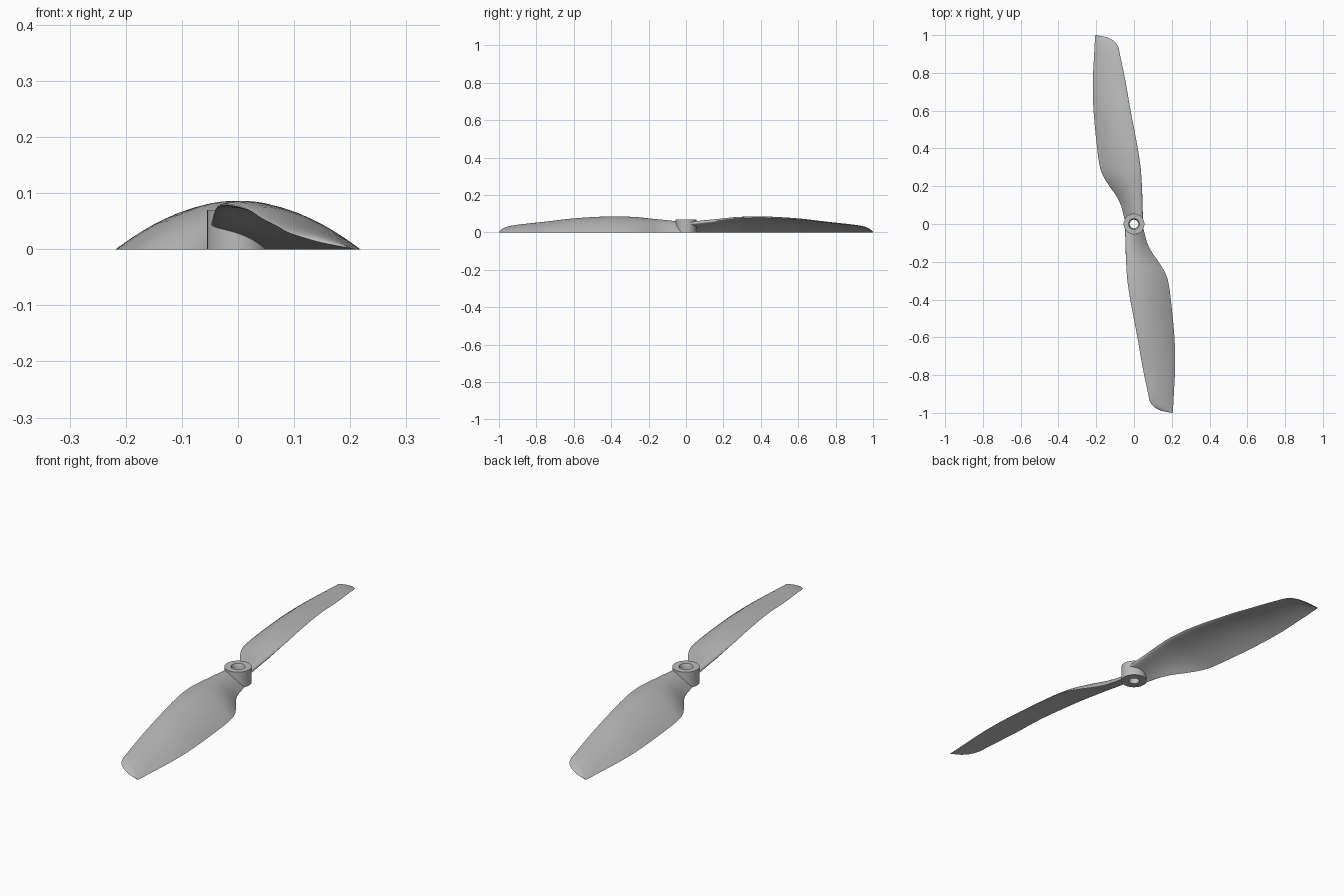
import bpy, bmesh, math
from mathutils import Matrix

cube = bpy.data.objects.get("Cube")
if cube:
    bpy.data.objects.remove(cube)

grey = bpy.data.materials.new("light_grey")
colour = (0.5, 0.5, 0.5, 1)
grey.diffuse_color = colour
grey.use_nodes = True
grey.node_tree.nodes["Principled BSDF"].inputs["Base Color"].default_value = colour

# blade stations: distance from axis, leading x, trailing x, crest height, thickness
STATIONS = [
    (0.026, -0.048, 0.050, 0.062, 0.026), (0.10, -0.045, 0.070, 0.070, 0.026),
    (0.15, -0.044, 0.095, 0.075, 0.025), (0.20, -0.042, 0.130, 0.080, 0.023),
    (0.25, -0.039, 0.161, 0.085, 0.021), (0.30, -0.035, 0.180, 0.088, 0.020),
    (0.40, -0.020, 0.195, 0.090, 0.018), (0.60, 0.018, 0.214, 0.078, 0.013),
    (0.75, 0.044, 0.218, 0.060, 0.010), (0.90, 0.075, 0.211, 0.043, 0.008),
    (0.94, 0.085, 0.209, 0.036, 0.007), (0.97, 0.108, 0.207, 0.027, 0.006),
    (0.99, 0.150, 0.206, 0.014, 0.004), (1.0, 0.203, 0.205, 0.002, 0.001),
]
STEPS = 4      # loft subdivisions between stations
CHORD = 16     # points along each side of the section


def resample(rows):
    """Smooth cubic interpolation through uneven stations."""
    def slope(i):
        a, b = rows[max(i - 1, 0)], rows[min(i + 1, len(rows) - 1)]
        return [(q - p) / (b[0] - a[0]) for p, q in zip(a, b)]
    out = []
    for i in range(len(rows) - 1):
        a, b, ma, mb = rows[i], rows[i + 1], slope(i), slope(i + 1)
        span = b[0] - a[0]
        for k in range(STEPS):
            t = k / STEPS
            h = t * t * (3 - 2 * t)
            out.append([p * (1 - h) + q * h
                        + span * (t * (1 - t) ** 2 * u - t * t * (1 - t) * v)
                        for p, q, u, v in zip(a, b, ma, mb)])
    return out + [list(rows[-1])]


def section(r, lead, trail, crest, thick):
    """Cambered airfoil: rounded leading edge, thin trailing edge on the ground."""
    rise = max(crest - thick * 0.6, 0)
    pts = []
    sides = [(1, k) for k in range(CHORD, -1, -1)] + [(-1, k) for k in range(1, CHORD)]
    for side, k in sides:
        u = (k / CHORD) ** 2 if k < CHORD / 2 else None
        u = 0.5 - 0.5 * math.cos(math.pi * k / CHORD)
        mean = rise * (1 - u) * (1 + 1.1 * u)
        half = thick * 1.3 * math.sqrt(u) * (1 - u)
        pts.append((lead + u * (trail - lead), -r, max(mean + side * half, 0)))
    return pts


def finish(name, bm, angle):
    bmesh.ops.recalc_face_normals(bm, faces=bm.faces)
    mesh = bpy.data.meshes.new(name)
    bm.to_mesh(mesh)
    bm.free()
    mesh.materials.append(grey)
    ob = bpy.data.objects.new(name, mesh)
    bpy.context.collection.objects.link(ob)
    bpy.ops.object.select_all(action='DESELECT')
    ob.select_set(True)
    bpy.context.view_layer.objects.active = ob
    bpy.ops.object.shade_smooth_by_angle(angle=math.radians(angle))
    return ob


def loft(bm, rings, loop=False):
    rows = [[bm.verts.new(p) for p in ring] for ring in rings]
    pairs = list(zip(rows, rows[1:])) + ([(rows[-1], rows[0])] if loop else [])
    for a, b in pairs:
        for i in range(len(a)):
            j = (i + 1) % len(a)
            bm.faces.new((a[i], a[j], b[j], b[i]))
    return rows


# two blades, the second turned half way round the axis
for name, turn in (("front_blade", 0), ("back_blade", math.pi)):
    bm = bmesh.new()
    rows = loft(bm, [section(*s) for s in resample(STATIONS)])
    bm.faces.new(rows[0])
    bm.faces.new(rows[-1])
    bmesh.ops.transform(bm, matrix=Matrix.Rotation(turn, 4, 'Z'), verts=bm.verts)
    finish(name, bm, 50)

# hub: turned ring with a countersunk bore
PROFILE = [(0.055, 0), (0.055, 0.07), (0.029, 0.07), (0.023, 0.055), (0.023, 0)]
bm = bmesh.new()
SIDES = 48
loft(bm, [[(r * math.cos(math.tau * i / SIDES), r * math.sin(math.tau * i / SIDES), z)
           for i in range(SIDES)] for r, z in PROFILE], loop=True)
finish("hub", bm, 30)
